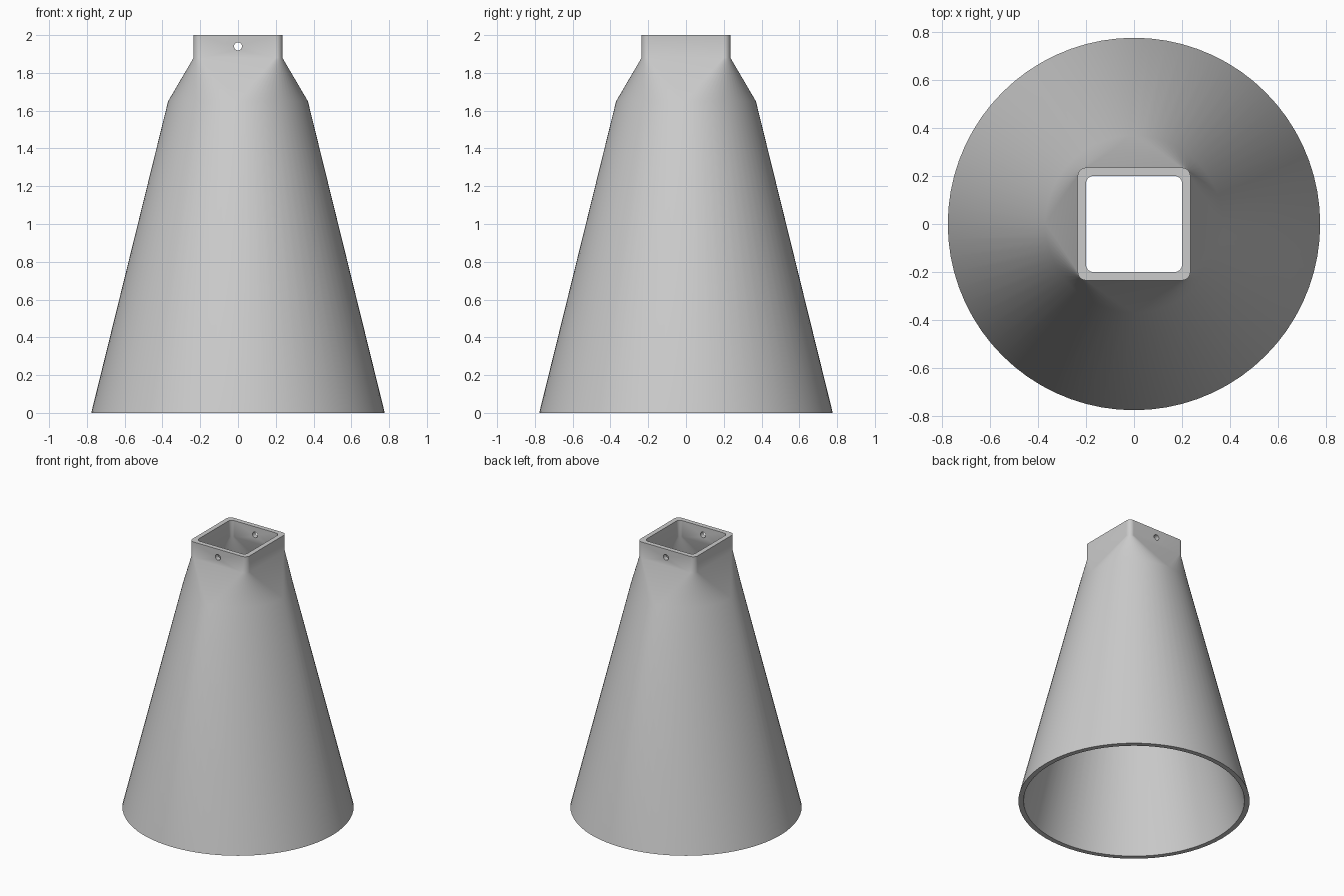
import bpy, bmesh
from math import cos, sin, pi

cube = bpy.data.objects.get("Cube")
if cube:
    bpy.data.objects.remove(cube, do_unlink=True)

STEPS = 18  # segments per quarter turn

grey = bpy.data.materials.new("light grey")
grey.use_nodes = True
colour = (0.6, 0.6, 0.6, 1)
grey.diffuse_color = colour
grey.node_tree.nodes["Principled BSDF"].inputs["Base Color"].default_value = colour


def ring(bm, half, radius, z):
    """Rounded square with flat half-width `half`; a circle when half is 0."""
    verts = []
    for q in range(4):
        mid = (q + 0.5) * pi / 2
        cx, cy = half * (1 if cos(mid) > 0 else -1), half * (1 if sin(mid) > 0 else -1)
        for i in range(STEPS + 1):
            a = (q + i / STEPS) * pi / 2
            verts.append(bm.verts.new((cx + radius * cos(a), cy + radius * sin(a), z)))
    return verts


# Hollow shell: up the outside, over the rim and down the inside
bm = bmesh.new()
sections = [
    (0, 0.777, 0), (0, 0.37, 1.65), (0.2, 0.035, 1.88), (0.2, 0.035, 2),
    (0.17, 0.03, 2), (0.17, 0.03, 1.88), (0, 0.333, 1.65), (0, 0.742, 0),
]
rings = [ring(bm, *s) for s in sections]
for lower, upper in zip(rings, rings[1:] + rings[:1]):
    n = len(lower)
    for i in range(n):
        j = (i + 1) % n
        bm.faces.new((lower[i], lower[j], upper[j], upper[i]))
bmesh.ops.remove_doubles(bm, verts=bm.verts, dist=0.0001)
bmesh.ops.recalc_face_normals(bm, faces=bm.faces)
mesh = bpy.data.meshes.new("funnel_shell")
bm.to_mesh(mesh)
bm.free()
mesh.materials.append(grey)
shell = bpy.data.objects.new("funnel_shell", mesh)
bpy.context.collection.objects.link(shell)

# Pin hole through the front and back of the collar
bpy.ops.mesh.primitive_cylinder_add(vertices=24, radius=0.021, depth=1,
                                    location=(0, 0, 1.94), rotation=(pi / 2, 0, 0))
cutter = bpy.context.object
cutter.name = "pin_hole_cutter"
cutter.data.materials.append(grey)
hole = shell.modifiers.new("pin_hole", "BOOLEAN")
hole.operation = "DIFFERENCE"
hole.solver = "EXACT"
hole.object = cutter
bpy.ops.object.select_all(action="DESELECT")
shell.select_set(True)
bpy.context.view_layer.objects.active = shell
bpy.ops.object.modifier_apply(modifier=hole.name)
bpy.data.objects.remove(cutter, do_unlink=True)

bpy.ops.object.shade_smooth_by_angle(angle=pi / 6)
